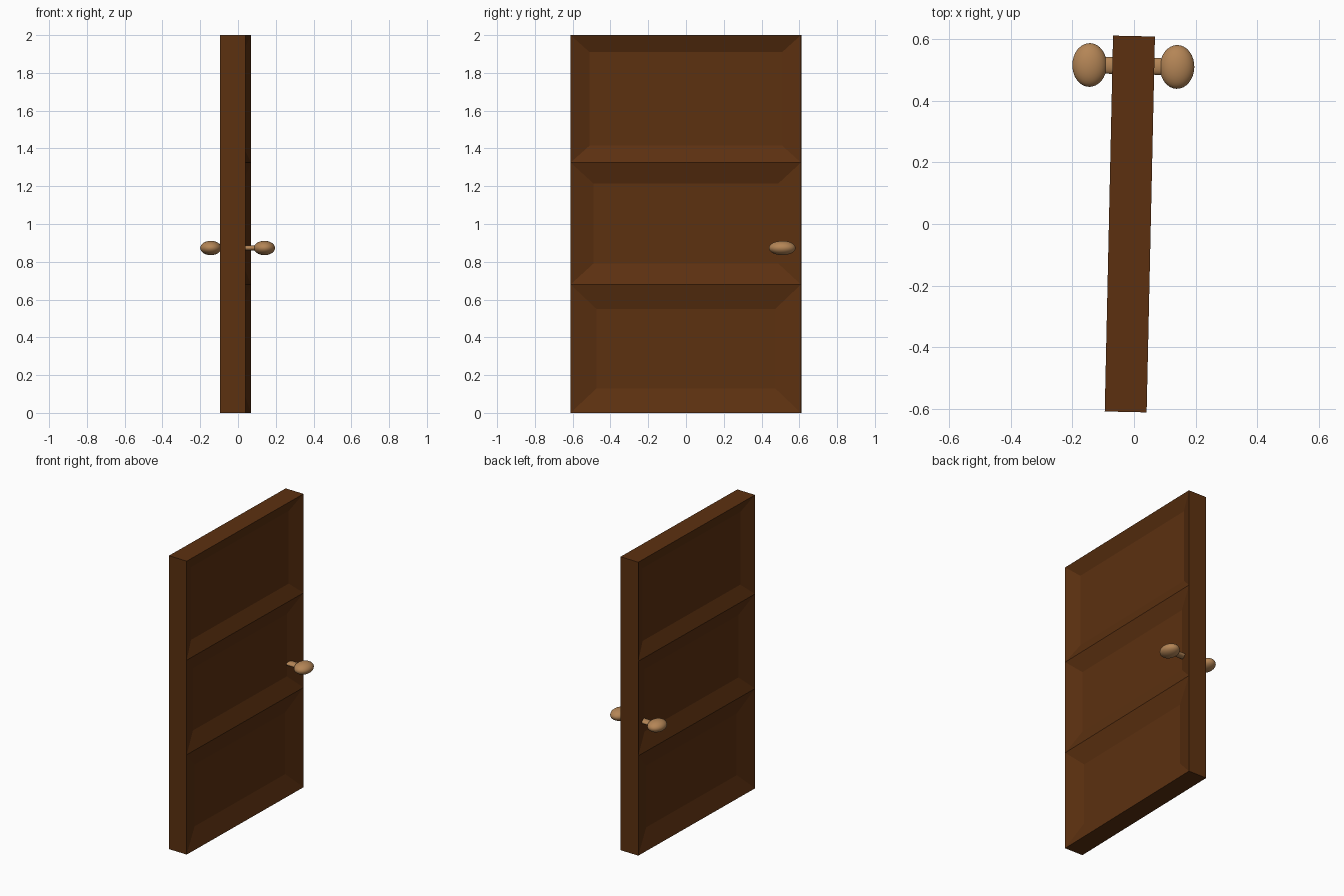
import bpy, bmesh, math
from mathutils import Matrix

if "Cube" in bpy.data.objects:
    bpy.data.objects.remove(bpy.data.objects["Cube"])

HALF_T, HALF_W, HEIGHT = 0.068, 0.61, 2.0
DEPTH = 0.04
# The whole door is turned very slightly about z
PLACE = Matrix.Translation((-0.0135, 0, 0)) @ Matrix.Rotation(-0.0221, 4, 'Z')


def material(name, rgb):
    m = bpy.data.materials.new(name)
    m.diffuse_color = (*rgb, 1)
    m.use_nodes = True
    m.node_tree.nodes["Principled BSDF"].inputs["Base Color"].default_value = m.diffuse_color
    return m


dark_wood = material("dark wood", (0.107, 0.030, 0.0052))
knob_tan = material("knob tan", (0.456, 0.235, 0.093))


def add_object(name, bm, mat):
    bm.transform(PLACE)
    bmesh.ops.recalc_face_normals(bm, faces=bm.faces)
    me = bpy.data.meshes.new(name)
    bm.to_mesh(me)
    bm.free()
    me.materials.append(mat)
    ob = bpy.data.objects.new(name, me)
    bpy.context.collection.objects.link(ob)
    return ob


# Door slab, cut into three panels
bm = bmesh.new()
bmesh.ops.create_cube(bm, size=1, matrix=Matrix.Translation((0, 0, HEIGHT / 2))
                      @ Matrix.Diagonal((2 * HALF_T, 2 * HALF_W, HEIGHT, 1)))
for z in (0.68, 1.325):
    bmesh.ops.bisect_plane(bm, geom=bm.verts[:] + bm.edges[:] + bm.faces[:],
                           plane_co=(0, 0, z), plane_no=(0, 0, 1))
bm.normal_update()

# Recessed, sloped panels on both sides: (border at top and bottom, border at sides)
borders = [(0.13, 0.137), (0.11, 0.12), (0.09, 0.10)]
panels = [f for f in bm.faces if abs(f.normal.x) > 0.9]
for f in panels:
    z = f.calc_center_median().z
    rim, side = borders[0 if z < 0.68 else 1 if z < 1.325 else 2]
    bmesh.ops.inset_individual(bm, faces=[f], thickness=rim, depth=-DEPTH,
                               use_even_offset=True)
    for v in f.verts:
        v.co.y = math.copysign(HALF_W - side, v.co.y)
add_object("door_panel", bm, dark_wood)

# Flattened knobs with short necks, one per side
for sx, label in ((-1, "left"), (1, "right")):
    bm = bmesh.new()
    turn = Matrix.Rotation(math.pi / 2, 4, 'Y')
    at = Matrix.Translation((sx * 0.142, 0.513, 0.873))
    bmesh.ops.create_uvsphere(bm, u_segments=32, v_segments=16, radius=1,
                              matrix=at @ Matrix.Diagonal((0.056, 0.071, 0.038, 1)) @ turn)
    at = Matrix.Translation((sx * 0.065, 0.513, 0.873))
    bmesh.ops.create_cone(bm, cap_ends=True, segments=24, radius1=0.027, radius2=0.027,
                          depth=0.10,
                          matrix=at @ Matrix.Diagonal((1, 1, 0.53, 1)) @ turn)
    ob = add_object(label + "_knob", bm, knob_tan)
    bpy.ops.object.select_all(action='DESELECT')
    ob.select_set(True)
    bpy.context.view_layer.objects.active = ob
    bpy.ops.object.shade_smooth_by_angle(angle=math.radians(40))
